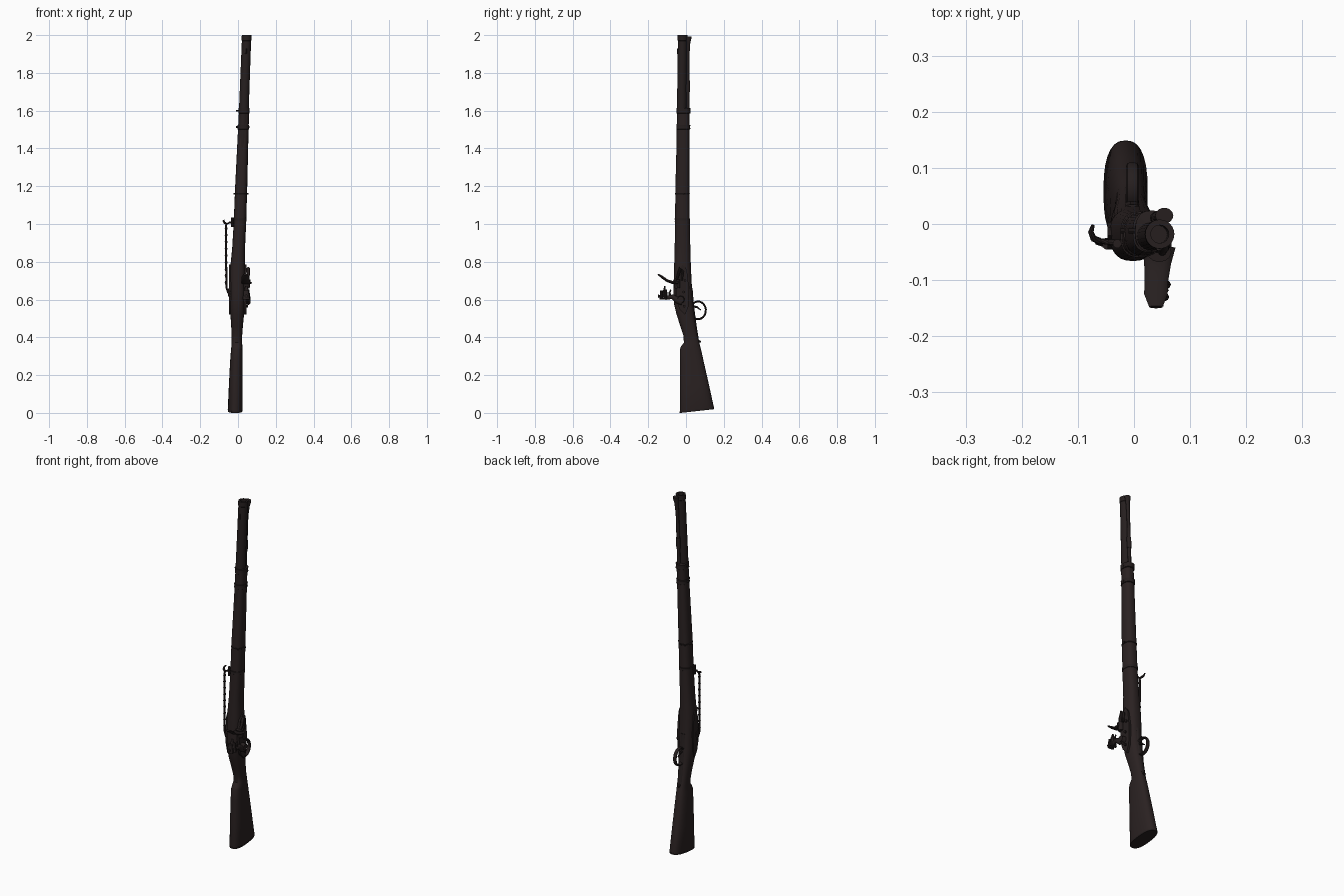
import bpy, bmesh, math
from mathutils import Vector


def material(name, rgb):
    m = bpy.data.materials.new(name)
    m.diffuse_color = (*rgb, 1)
    return m


WOOD = material("dark brown wood", (0.023, 0.0155, 0.0155))
METAL = material("blackened iron", (0.019, 0.0135, 0.0135))


def finish(name, bm, mat, angle=35):
    bmesh.ops.recalc_face_normals(bm, faces=bm.faces)
    me = bpy.data.meshes.new(name)
    bm.to_mesh(me)
    bm.free()
    ob = bpy.data.objects.new(name, me)
    bpy.context.collection.objects.link(ob)
    me.materials.append(mat)
    bpy.ops.object.select_all(action='DESELECT')
    ob.select_set(True)
    bpy.context.view_layer.objects.active = ob
    bpy.ops.object.shade_smooth_by_angle(angle=math.radians(angle))
    return ob


def skin(bm, rings, cap=True):
    rows = [[bm.verts.new(p) for p in r] for r in rings]
    n = len(rows[0])
    for a, b in zip(rows, rows[1:]):
        for i in range(n):
            j = (i + 1) % n
            bm.faces.new((a[i], a[j], b[j], b[i]))
    if cap:
        bm.faces.new(rows[0][::-1])
        bm.faces.new(rows[-1])


def section(z, xc, hw, y0, y1, slope=0, power=2.5, n=28):
    """Rounded cross-section between y0 and y1."""
    pts = []
    for i in range(n):
        a = 2 * math.pi * i / n
        c, s = math.cos(a), math.sin(a)
        x = xc + hw * math.copysign(abs(c) ** (2 / power), c)
        y = (y0 + y1) / 2 + (y1 - y0) / 2 * math.copysign(abs(s) ** (2 / power), s)
        pts.append((x, y, z + slope * (y - y0)))
    return pts


def loft(name, rows, mat, power=2.5):
    bm = bmesh.new()
    skin(bm, [section(*r, power=power) for r in rows], True)
    return finish(name, bm, mat)


def tube(name, pts, radii, mat, n=10, flat=1.0):
    """Sweep along points; flat widens the section along x."""
    P = [Vector(p) for p in pts]
    if not isinstance(radii, (list, tuple)):
        radii = [radii] * len(P)
    rings = []
    for i, p in enumerate(P):
        t = (P[min(i + 1, len(P) - 1)] - P[max(i - 1, 0)]).normalized()
        ref = Vector((1, 0, 0)) if abs(t.x) < 0.8 else Vector((0, 1, 0))
        v = t.cross(ref).normalized()
        u = v.cross(t)
        rings.append([p + radii[i] * (math.cos(k * math.tau / n) * u * flat
                                      + math.sin(k * math.tau / n) * v) for k in range(n)])
    bm = bmesh.new()
    skin(bm, rings)
    return finish(name, bm, mat)


def plate(name, outline, x0, x1, mat):
    """Extrude a (y, z) outline along x."""
    bm = bmesh.new()
    skin(bm, [[(x, y, z) for y, z in outline] for x in (x0, x1)])
    return finish(name, bm, mat)


def axis(z):
    """Centre line of the leaning barrel."""
    t = (z - 0.66) / 1.34
    return Vector((-0.005 + 0.051 * t, -0.032 + 0.014 * t, z))


# Stock: butt, wrist, lock swell and long fore-end
loft("stock", [
    (0.0, -0.015, 0.036, -0.032, 0.148, 0.11), (0.01, -0.015, 0.039, -0.033, 0.148, 0.10),
    (0.15, -0.012, 0.036, -0.033, 0.120, 0.04), (0.27, -0.009, 0.033, -0.033, 0.094),
    (0.335, -0.007, 0.030, -0.033, 0.080), (0.352, -0.006, 0.029, -0.026, 0.075),
    (0.372, -0.006, 0.028, -0.011, 0.070), (0.41, -0.006, 0.028, -0.014, 0.062),
    (0.46, -0.005, 0.031, -0.030, 0.053), (0.52, -0.004, 0.036, -0.050, 0.045),
    (0.58, -0.003, 0.040, -0.064, 0.037), (0.65, -0.002, 0.041, -0.066, 0.032),
    (0.75, -0.002, 0.041, -0.064, 0.027), (0.80, 0.000, 0.038, -0.062, 0.025),
    (0.87, 0.003, 0.034, -0.060, 0.023), (1.0, 0.010, 0.033, -0.058, 0.020),
    (1.2, 0.017, 0.032, -0.056, 0.018), (1.5, 0.028, 0.028, -0.048, 0.018),
    (1.60, 0.032, 0.027, -0.046, 0.018)], WOOD)
# Butt plate
loft("butt_plate", [(-0.0005, -0.015, 0.038, -0.033, 0.149, 0.11),
                    (0.008, -0.015, 0.0395, -0.034, 0.149, 0.105)], METAL)

# Barrel with an open bore
bm = bmesh.new()
prof = [(0.62, 0.029), (0.9, 0.028), (1.4, 0.0265), (1.97, 0.0245), (1.972, 0.026),
        (1.9995, 0.026), (1.9995, 0.016), (1.93, 0.016)]
skin(bm, [[axis(z) + Vector((r * math.cos(k * math.tau / 24), r * math.sin(k * math.tau / 24), 0))
           for k in range(24)] for z, r in prof])
finish("barrel", bm, METAL)
tube("front_sight", [axis(1.9) + Vector((0, -0.025, 0)), axis(1.93) + Vector((0, -0.025, 0))],
     0.004, METAL, 8)

# Ramrod with flared head, and its pipe
tube("ramrod", [(0.034, 0.010, 1.5), (0.047, 0.011, 1.9), (0.052, 0.013, 1.96),
                (0.054, 0.015, 1.985), (0.054, 0.015, 1.992)],
     [0.008, 0.008, 0.010, 0.014, 0.014], METAL, 14, 1.15)
tube("ramrod_pipe", [(0.040, 0.0105, 1.70), (0.0425, 0.0105, 1.76)], 0.0115, METAL, 14)

# Barrel bands, each with raised rims
for i, (z0, z1, x, hw, y0, y1) in enumerate([
        (1.585, 1.615, 0.032, 0.030, -0.050, 0.024), (1.50, 1.525, 0.0285, 0.031, -0.051, 0.023),
        (1.012, 1.03, 0.0105, 0.035, -0.060, 0.022), (1.155, 1.165, 0.0155, 0.034, -0.058, 0.020)]):
    m = (z0 + z1) / 2
    loft(f"barrel_band_{i + 1}", [
        (z0, x, hw - 0.003, y0 + 0.003, y1 - 0.003), (z0 + 0.002, x, hw, y0, y1),
        (m, x, hw - 0.001, y0 + 0.001, y1 - 0.001), (z1 - 0.002, x, hw, y0, y1),
        (z1, x, hw - 0.003, y0 + 0.003, y1 - 0.003)], METAL)
# Cross pins and band screws
for i, (x0, x1, y, z) in enumerate([(-0.024, 0.056, -0.012, 1.16), (-0.01, 0.062, -0.012, 1.60),
                                    (-0.01, 0.062, -0.012, 1.513)]):
    tube(f"cross_pin_{i + 1}", [(x0, y, z), (x1, y, z)], 0.005, METAL, 10)
tube("guard_screw", [(-0.006, 0.06, 0.385), (-0.006, 0.078, 0.375)], 0.006, METAL)

# Lock plate on the right, matching side plate on the left
lock = [(-0.005, 0.52), (0.012, 0.56), (0.016, 0.66), (0.004, 0.76), (-0.018, 0.785),
        (-0.044, 0.75), (-0.054, 0.68), (-0.052, 0.60), (-0.035, 0.55)]
plate("lock_plate", lock, 0.030, 0.045, METAL)
plate("side_plate", [(y * 0.7 - 0.008, z) for y, z in lock], -0.047, -0.036, METAL)

# Cock: pivot, curved neck, jaws, flint and jaw screw
tube("cock_pivot", [(0.04, -0.028, 0.60), (0.067, -0.028, 0.60)], [0.021, 0.017], METAL, 16)
tube("cock_neck", [(0.054, -0.02, 0.585), (0.054, -0.045, 0.595), (0.054, -0.07, 0.615),
                   (0.052, -0.09, 0.612), (0.048, -0.11, 0.610)],
     [0.015, 0.016, 0.013, 0.011, 0.012], METAL, 12, 0.8)
tube("cock_lower_jaw", [(0.045, -0.108, 0.60), (0.045, -0.108, 0.652)], [0.011, 0.008], METAL, 12, 1.9)
tube("cock_upper_jaw", [(0.043, -0.130, 0.60), (0.043, -0.130, 0.648)], [0.010, 0.007], METAL, 12, 2.0)
tube("flint", [(0.044, -0.118, 0.625), (0.044, -0.112, 0.672)], [0.009, 0.003], METAL, 8, 2.0)
tube("jaw_screw", [(0.044, -0.10, 0.618), (0.044, -0.138, 0.618), (0.044, -0.147, 0.618)],
     [0.007, 0.007, 0.009], METAL, 10)
tube("cock_spur", [(0.052, -0.082, 0.610), (0.052, -0.088, 0.635), (0.052, -0.08, 0.652)],
     [0.008, 0.006, 0.003], METAL, 8)

# Flash pan, frizzen and its spring
tube("flash_pan", [(0.045, -0.045, 0.66), (0.045, -0.05, 0.705)], [0.014, 0.018], METAL, 12, 1.2)
tube("frizzen", [(0.044, -0.04, 0.688), (0.042, -0.07, 0.690), (0.040, -0.10, 0.700),
                 (0.039, -0.125, 0.718), (0.039, -0.148, 0.734)],
     [0.010, 0.008, 0.007, 0.007, 0.004], METAL, 12, 3.0)
tube("frizzen_spring", [(0.050, -0.05, 0.705), (0.055, -0.042, 0.73), (0.054, -0.03, 0.765),
                        (0.053, -0.018, 0.75), (0.053, -0.022, 0.70)],
     [0.007, 0.008, 0.009, 0.007, 0.005], METAL, 10)
for i, (y, z) in enumerate([(-0.01, 0.565), (-0.012, 0.64), (-0.005, 0.70)]):
    tube(f"lock_screw_{i + 1}", [(0.04, y, z), (0.053, y, z)], 0.007, METAL, 10)

# Trigger guard loop, its strap, and the trigger
loop = [(-0.003, 0.064 + 0.041 * math.cos(a), 0.543 + 0.047 * math.sin(a))
        for a in [math.radians(150 - 18 * k) for k in range(17)]]
tube("trigger_guard", [(-0.003, 0.022, 0.62)] + loop, 0.0055, METAL, 10, 2.0)
tube("guard_strap", [(-0.005, 0.064, 0.39), (-0.004, 0.054, 0.45), (-0.004, 0.046, 0.51),
                     (-0.003, 0.037, 0.58), (-0.003, 0.031, 0.66)], 0.004, METAL, 10, 3.0)
tube("trigger", [(-0.003, 0.035, 0.565), (-0.003, 0.058, 0.56), (-0.003, 0.078, 0.545)],
     [0.006, 0.005, 0.003], METAL, 8)

# Sling bar on the left with hook, mounts and beads
tube("sling_bar", [(-0.035, -0.035, 0.63), (-0.052, -0.035, 0.635), (-0.060, -0.034, 0.66),
                   (-0.063, -0.032, 0.80), (-0.064, -0.030, 0.98), (-0.062, -0.030, 1.0),
                   (-0.045, -0.032, 1.008), (-0.015, -0.034, 1.01)], 0.0055, METAL, 8)
tube("sling_hook", [(-0.062, -0.03, 1.0), (-0.072, -0.026, 1.008), (-0.077, -0.014, 1.016),
                    (-0.073, -0.002, 1.02)], [0.006, 0.006, 0.005, 0.003], METAL, 8)
tube("bar_mount", [(-0.03, -0.035, 0.985), (-0.03, -0.035, 1.035)], 0.008, METAL, 10)
tube("bar_foot", [(-0.04, -0.035, 0.615), (-0.047, -0.035, 0.66)], 0.011, METAL, 10)
for i in range(9):
    z = 0.68 + 0.036 * i
    tube(f"sling_bead_{i + 1}", [(-0.063, -0.032, z), (-0.063, -0.031, z + 0.009),
                                 (-0.063, -0.031, z + 0.018)], [0.005, 0.0075, 0.005], METAL, 8)
